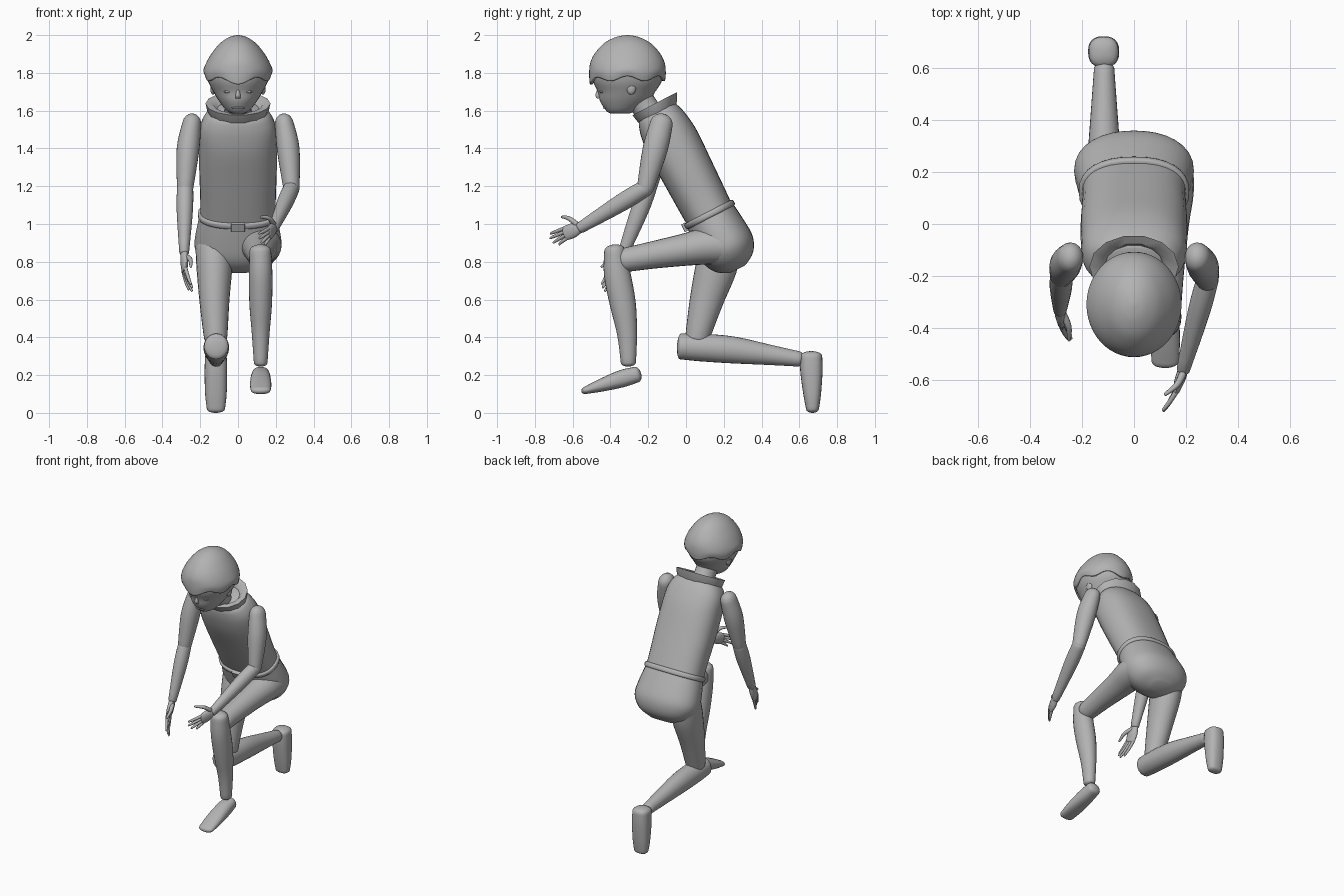
import bpy, bmesh, math
from mathutils import Vector as V

if "Cube" in bpy.data.objects:
    bpy.data.objects.remove(bpy.data.objects["Cube"])

grey = bpy.data.materials.new("matte_grey")
grey.use_nodes = True
grey.diffuse_color = (0.45, 0.45, 0.45, 1)
grey.node_tree.nodes["Principled BSDF"].inputs["Base Color"].default_value = (0.45, 0.45, 0.45, 1)

X, Z = V((1, 0, 0)), V((0, 0, 1))
LEAN = V((0, -0.46, 0.89)).normalized()      # spine direction
DEPTH = LEAN.cross(X)                        # from chest to back
WAIST = V((0, 0.125, 1.05))


def finish(name, bm, angle=45):
    bmesh.ops.recalc_face_normals(bm, faces=bm.faces[:])
    mesh = bpy.data.meshes.new(name)
    bm.to_mesh(mesh)
    bm.free()
    mesh.materials.append(grey)
    ob = bpy.data.objects.new(name, mesh)
    bpy.context.collection.objects.link(ob)
    bpy.ops.object.select_all(action='DESELECT')
    ob.select_set(True)
    bpy.context.view_layer.objects.active = ob
    bpy.ops.object.shade_smooth_by_angle(angle=math.radians(angle))
    return ob


def smooth_path(rows, steps):
    """Catmull-Rom through rows of (x, y, z, half width, half depth)."""
    out = []
    for i in range(len(rows) - 1):
        p0, p1, p2 = rows[max(i - 1, 0)], rows[i], rows[i + 1]
        p3 = rows[min(i + 2, len(rows) - 1)]
        for k in range(steps):
            t = k / steps
            out.append([b + 0.5 * t * (c - a + t * (2*a - 5*b + 4*c - d + t * (3*(b - c) + d - a)))
                        for a, b, c, d in zip(p0, p1, p2, p3)])
    return out + [list(rows[-1])]


def loft(name, rows, side=X, axis=None, n=24, steps=4, power=2.0, ends=(0, 0), caps=(1, 1), reshape=None):
    """Skin elliptical rings along a path; ends gives the height of each rounded end."""
    path = smooth_path(rows, steps)
    rings = []
    for i, r in enumerate(path):
        a, b = path[max(i - 1, 0)], path[min(i + 1, len(path) - 1)]
        t = axis or (V(b[:3]) - V(a[:3])).normalized()
        rings.append((V(r[:3]), t, r[3], r[4]))
    for which in (0, -1):
        c, t, a, b = rings[which]
        for f in (0.4, 0.7, 0.9, 0.985):
            if ends[which]:
                s = math.sqrt(1 - f * f)
                off = t * ends[which] * f * (-1 if which == 0 else 1)
                new = (c + off, t, a * s, b * s)
                rings.insert(0, new) if which == 0 else rings.append(new)
    bm = bmesh.new()
    loops = []
    for c, t, a, b in rings:
        sd = (side - t * side.dot(t)).normalized()
        up = t.cross(sd)
        loop = []
        for k in range(n):
            ang = 2 * math.pi * k / n
            cs, sn = math.cos(ang), math.sin(ang)
            p = c + sd * a * math.copysign(abs(cs) ** (2 / power), cs) \
                  + up * b * math.copysign(abs(sn) ** (2 / power), sn)
            loop.append(bm.verts.new(p))
        loops.append(loop)
    for l0, l1 in zip(loops, loops[1:]):
        for k in range(n):
            bm.faces.new((l0[k], l0[(k + 1) % n], l1[(k + 1) % n], l1[k]))
    if caps[0]:
        bm.faces.new(loops[0])
    if caps[1]:
        bm.faces.new(loops[-1])
    if reshape:
        for v in bm.verts:
            reshape(v.co)
    return finish(name, bm)


def spine(u, a, b, v=0.0):
    """Ring row at distance u along the spine from the waist."""
    return (*(WAIST + LEAN * u + DEPTH * v), a, b)


def blob(name, centre, size):
    bm = bmesh.new()
    bmesh.ops.create_uvsphere(bm, u_segments=16, v_segments=10, radius=1)
    bmesh.ops.scale(bm, vec=size, verts=bm.verts[:])
    bmesh.ops.translate(bm, vec=centre, verts=bm.verts[:])
    return finish(name, bm)


# Trunk
loft("torso", [spine(-0.02, .2, .13), spine(.1, .2, .135), spine(.25, .205, .14), spine(.42, .205, .145),
               spine(.52, .2, .135), spine(.58, .178, .12), spine(.61, .15, .105), spine(.63, .1, .08)],
     axis=LEAN, n=32, power=2.4)
loft("pelvis", [spine(.01, .2, .135), spine(-.1, .222, .147), spine(-.19, .23, .152), spine(-.25, .205, .135),
                spine(-.295, .155, .1), spine(-.325, .07, .045)], axis=LEAN, n=32, power=2.2)
loft("belt", [spine(-.018, .196, .13), spine(-.012, .211, .145), spine(.012, .211, .145), spine(.018, .196, .13)],
     axis=LEAN, n=32, power=2.3, steps=3)
loft("buckle", [spine(-.022, .036, .012, -.147), spine(.022, .036, .012, -.147)], axis=LEAN, power=9, steps=1)

# Neck and flared collar
loft("neck", [(0, -.16, 1.54, .085, .085), (0, -.21, 1.61, .07, .07), (0, -.27, 1.7, .075, .075)])
loft("collar", [spine(.595, .15, .11), spine(.612, .162, .12, .004), spine(.655, .172, .137, .012),
                spine(.65, .13, .1, .01), spine(.61, .1, .08)],
     axis=LEAN, n=14, steps=1, caps=(0, 0))

# Head
loft("head", [(0, -.35, 1.585, .03, .05), (0, -.345, 1.6, .06, .078), (0, -.325, 1.65, .1, .13),
              (0, -.315, 1.7, .13, .152), (0, -.31, 1.76, .16, .183), (0, -.31, 1.83, .165, .18),
              (0, -.31, 1.93, .09, .11)], axis=Z, n=32)


def hair_wave(co):
    fade = max(0, min(1, (1.84 - co.z) / 0.07))
    ang = math.atan2(co.x, -(co.y + .31))
    co.z -= fade * (0.014 * math.cos(6 * ang) + 0.018 * max(0, math.cos(ang)) ** 6)


hair = loft("hair", [(0, -.31, 1.77, .174, .199), (0, -.31, 1.81, .183, .203), (0, -.31, 1.86, .165, .195),
                     (0, -.31, 1.91, .135, .168), (0, -.31, 1.96, .092, .12), (0, -.31, 1.99, .045, .06),
                     (0, -.31, 2.0, .006, .008)], axis=Z, n=48, caps=(0, 1), reshape=hair_wave)
rim = hair.modifiers.new("rim", 'SOLIDIFY')
rim.thickness, rim.offset = 0.015, -1

# Face
loft("nose", [(0, -.463, 1.71, .008, .008), (0, -.466, 1.68, .013, .014), (0, -.458, 1.665, .012, .012)],
     axis=Z, n=12)
blob("mouth", (0, -.428, 1.615), (.035, .012, .005))
for s, label in ((1, "left"), (-1, "right")):
    blob(label + "_eye", (s * .055, -.446, 1.7), (.022, .012, .007))
    blob(label + "_ear", (s * .132, -.29, 1.72), (.015, .025, .035))

# Raised left leg
loft("left_thigh", [(.12, .22, .885, .108, .1), (.122, .12, .885, .108, .1), (.12, 0, .865, .092, .086),
                    (.12, -.18, .835, .073, .072), (.12, -.32, .81, .062, .064)], ends=(.05, .05))
loft("left_shin", [(.118, -.378, .86, .057, .055), (.12, -.365, .74, .062, .07), (.12, -.335, .58, .06, .069),
                   (.12, -.312, .42, .047, .053), (.12, -.305, .265, .036, .04)], ends=(.032, .02))
loft("left_foot", [(.12, -.262, .203, .046, .042), (.12, -.34, .181, .053, .046), (.12, -.45, .146, .057, .034),
                   (.12, -.53, .12, .052, .02)], ends=(.025, .025), power=2.4)

# Kneeling right leg
loft("right_thigh", [(-.125, .185, .88, .1, .105), (-.125, .16, .77, .095, .11), (-.125, .11, .6, .08, .09),
                     (-.12, .07, .44, .066, .07), (-.118, .06, .39, .06, .064)], ends=(.05, .02))
loft("right_shin", [(-.115, -.03, .352, .064, .068), (-.115, .08, .346, .068, .073), (-.115, .25, .333, .064, .071),
                    (-.115, .45, .306, .05, .053), (-.115, .6, .285, .039, .04)], ends=(.018, .02))
loft("right_foot", [(-.117, .662, .3, .057, .059), (-.117, .664, .22, .06, .059), (-.117, .668, .1, .057, .047),
                    (-.117, .67, .02, .048, .034)], ends=(.027, .02), power=2.5)


# Arms and hands
def arm(label, s, elbow, wrist):
    e, w = V(elbow), V(wrist)
    shoulder = V((s * .245, -.13, 1.53))
    mid = shoulder.lerp(e, .4) + V((s * .006, 0, 0))
    loft(label + "_upper_arm", [(*shoulder, .05, .06), (*mid, .06, .066), (*e, .043, .045)], ends=(.055, .035))
    loft(label + "_forearm", [(*e, .043, .045), (*e.lerp(w, .35), .043, .047), (*w, .026, .03)], ends=(.035, .015))


def hand(label, wrist, knuckle, spread, tips, thumb):
    w, k, sp = V(wrist), V(knuckle), V(spread).normalized()
    loft(label + "_palm", [(*w, .026, .02), (*w.lerp(k, .5), .039, .02), (*k, .037, .014)],
         side=sp, n=16, ends=(.01, .01))
    for i, tip in enumerate(tips):
        root, t = k + sp * (.027 - .018 * i), V(tip)
        bend = root.lerp(t, .5) + (k - w).normalized() * .008
        loft(f"{label}_finger_{i + 1}", [(*root, .01, .01), (*bend, .009, .009), (*t, .006, .006)],
             side=sp, n=10, ends=(.006, .006))
    a, b, c = thumb
    loft(label + "_thumb", [(*a, .015, .015), (*b, .012, .012), (*c, .007, .007)], side=sp, n=10, ends=(.008, .007))


arm("left", 1, (.283, -.215, 1.19), (.19, -.56, .98))
hand("left", (.19, -.56, .98), (.163, -.64, .95), (-.1, -.35, .9),
     [(.113, -.715, .95), (.115, -.718, .925), (.125, -.7, .902), (.145, -.67, .893)],
     [(.187, -.58, 1.0), (.165, -.62, 1.03), (.122, -.655, 1.037)])
arm("right", -1, (-.28, -.2, 1.19), (-.285, -.33, .85))
hand("right", (-.285, -.33, .85), (-.283, -.375, .755), (.2, -.9, .4),
     [(-.25, -.445, .685), (-.243, -.44, .665), (-.245, -.428, .647), (-.262, -.408, .655)],
     [(-.275, -.345, .83), (-.252, -.395, .81), (-.25, -.445, .775)])
